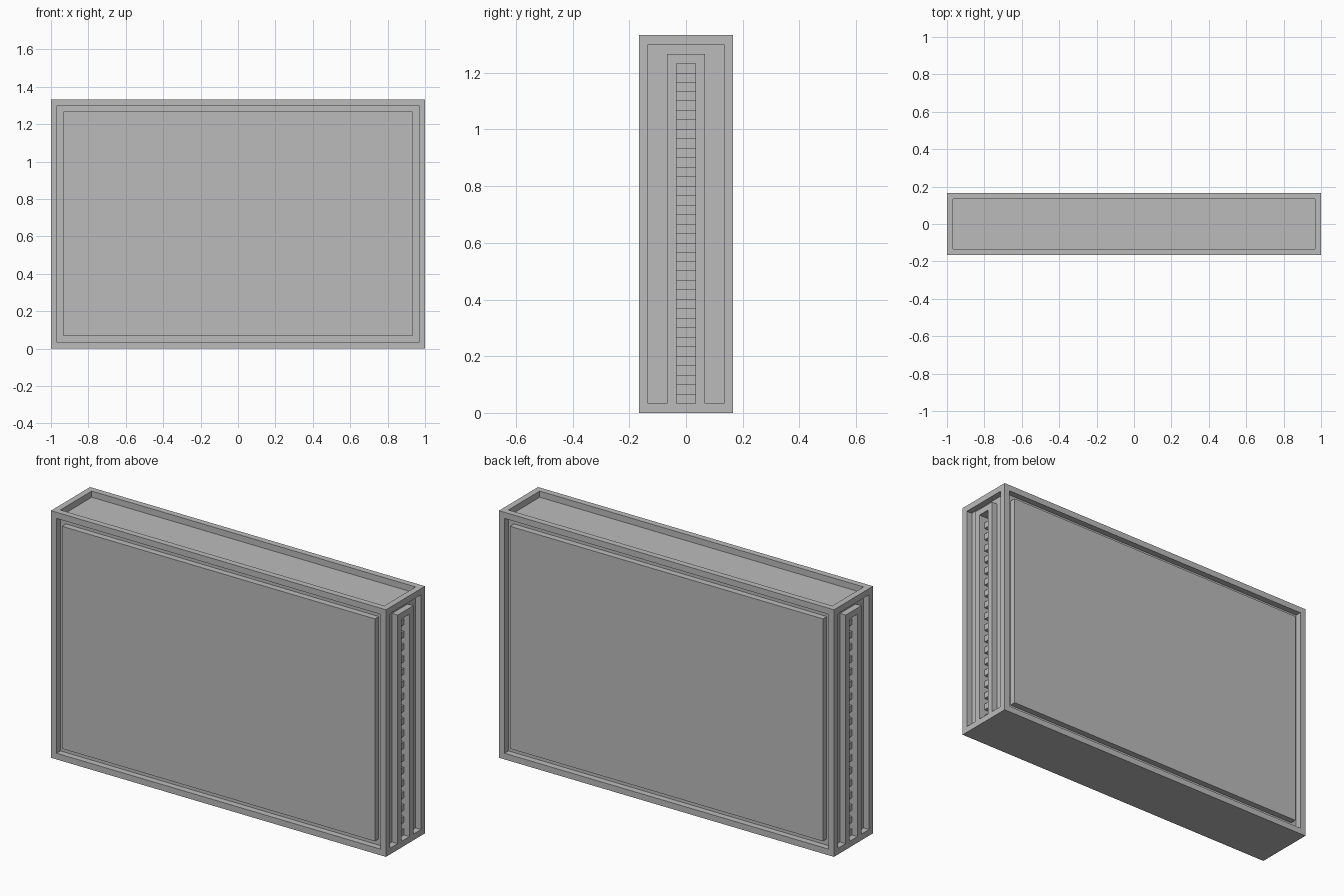
import bpy, bmesh

if "Cube" in bpy.data.objects:
    bpy.data.objects.remove(bpy.data.objects["Cube"])

U = 1 / 30  # grid unit: the case is 60 x 10 x 40 units

grey = bpy.data.materials.new("plain grey")
grey.diffuse_color = (0.5, 0.5, 0.5, 1)
grey.use_nodes = True
grey.node_tree.nodes["Principled BSDF"].inputs["Base Color"].default_value = grey.diffuse_color


def build(name, boxes):
    """One object from boxes given as (x0, x1, y0, y1, z0, z1) in grid units."""
    bm = bmesh.new()
    for x0, x1, y0, y1, z0, z1 in boxes:
        verts = bmesh.ops.create_cube(bm, size=1)["verts"]
        for v in verts:
            v.co.x = (x1 if v.co.x > 0 else x0) * U
            v.co.y = (y1 if v.co.y > 0 else y0) * U
            v.co.z = (z1 if v.co.z > 0 else z0) * U
    mesh = bpy.data.meshes.new(name)
    bm.to_mesh(mesh)
    bm.free()
    mesh.materials.append(grey)
    obj = bpy.data.objects.new(name, mesh)
    bpy.context.collection.objects.link(obj)
    return obj


def mirrored(box, axis):
    """The box and its reflection across x (axis 0) or y (axis 1)."""
    b = list(box)
    i = axis * 2
    b[i], b[i + 1] = -box[i + 1], -box[i]
    return [tuple(box), tuple(b)]


# Solid base and the open frame standing on it
build("base_plate", [(-30, 30, -5, 5, 0, 1)])
posts = [q for p in mirrored((29, 30, 4, 5, 1, 39), 0) for q in mirrored(p, 1)]
build("corner_posts", posts)
build("top_rim", mirrored((-30, 30, 4, 5, 39, 40), 1)
      + mirrored((29, 30, -4, 4, 39, 40), 0))

# Inner body, one unit behind the frame
build("inner_body", [(-28, 28, -4, 4, 1, 39)])

# Front and back panels, flush with the frame
for name, box in zip(("back_panel", "front_panel"),
                     mirrored((-28, 28, 4, 5, 2, 38), 1)):
    build(name, [box])

# Ends: wall around the vent, raised surround and the slats
for side, i in (("right", 0), ("left", 1)):
    def end(boxes):
        return [mirrored(b, 0)[i] for b in boxes]
    build(side + "_end_wall", end(mirrored((28, 29, 1, 4, 1, 39), 1)
                                  + [(28, 29, -1, 1, 37, 39)]))
    build(side + "_vent_surround", end(mirrored((29, 30, 1, 2, 1, 38), 1)
                                       + [(29, 30, -1, 1, 37, 38)]))
    build(side + "_vent_slats", end([(28, 29, -1, 1, z, z + 1)
                                     for z in range(1, 37, 2)]))
